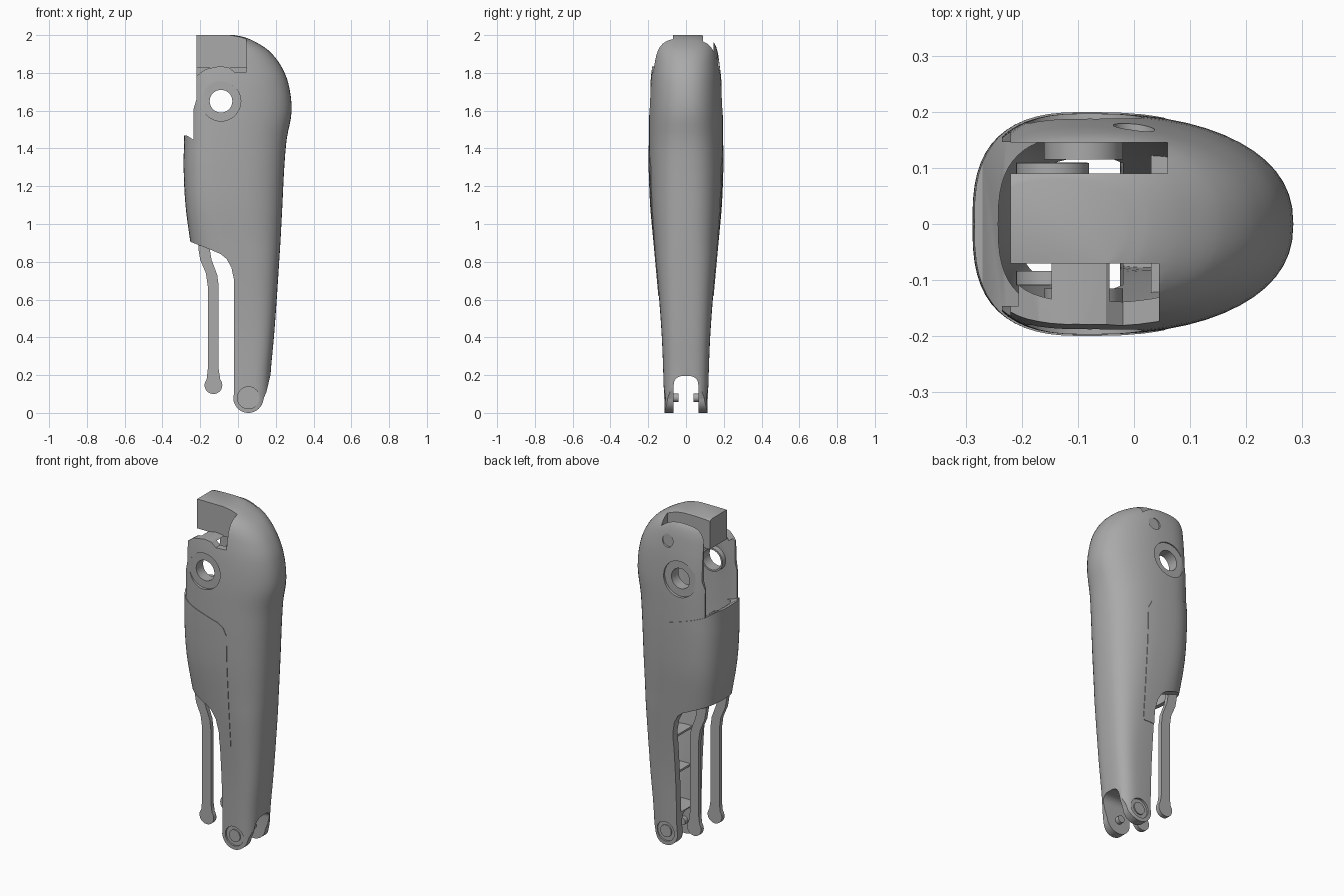
import bpy, bmesh, math
from mathutils import Vector

cube = bpy.data.objects.get("Cube")
if cube:
    bpy.data.objects.remove(cube)

grey = bpy.data.materials.new("plain grey")
grey.use_nodes = True
colour = (0.4, 0.4, 0.4, 1)
grey.diffuse_color = colour
grey.node_tree.nodes["Principled BSDF"].inputs["Base Color"].default_value = colour

# Body sections: height, left edge, widest point, right edge, half width, roundness
SECTIONS = [Vector(s) for s in (
    (-.05, -.15, .05, .16, .113, 3), (.2, -.15, .05, .172, .12, 3),
    (.4, -.16, .05, .19, .128, 3), (.6, -.19, .03, .205, .142, 2.9),
    (.8, -.23, 0, .218, .16, 2.8), (.91, -.25, -.03, .225, .17, 2.7),
    (1.1, -.275, -.07, .235, .187, 2.6), (1.3, -.285, -.08, .245, .195, 2.5),
    (1.45, -.282, -.08, .258, .197, 2.4), (1.6, -.28, -.08, .284, .196, 2.3),
    (1.75, -.28, -.08, .265, .188, 2.3), (1.85, -.28, -.08, .22, .177, 2.3),
    (1.92, -.28, -.08, .16, .165, 2.3), (1.965, -.28, -.08, .09, .145, 2.3),
    (1.99, -.28, -.08, .03, .11, 2.3), (2, -.28, -.08, -.02, .08, 2.3))]


def finish(name, bm):
    bmesh.ops.recalc_face_normals(bm, faces=bm.faces[:])
    mesh = bpy.data.meshes.new(name)
    bm.to_mesh(mesh)
    bm.free()
    mesh.materials.append(grey)
    obj = bpy.data.objects.new(name, mesh)
    bpy.context.collection.objects.link(obj)
    return obj


def smooth_sections(steps=4):
    """Ease between the body sections."""
    rows = []
    last = len(SECTIONS) - 1
    for i in range(last):
        p, q = SECTIONS[i], SECTIONS[i + 1]
        span = q[0] - p[0]

        def slope(k):
            a, b = SECTIONS[max(k - 1, 0)], SECTIONS[min(k + 1, last)]
            return (b - a) / (b[0] - a[0]) * span

        for s in range(steps):
            t = s / steps
            h = t * t * (3 - 2 * t)
            row = p * (1 - h) + q * h + slope(i) * (t * (1 - t) ** 2) - slope(i + 1) * (t * t * (1 - t))
            row[0] = p[0] + span * t
            rows.append(row)
    return rows + [SECTIONS[-1]]


def loft(name, inset=0, low=-1, high=3, sides=56):
    """Solid body volume, drawn in by the inset."""
    bm = bmesh.new()
    rings = []
    for z, left, mid, right, half, power in smooth_sections():
        if not low <= z <= high:
            continue
        ring = []
        for k in range(sides):
            a = 2 * math.pi * k / sides
            c, s = math.cos(a), math.sin(a)
            reach, n = (right - mid, power) if c > 0 else (mid - left, 2.8)
            x = mid + math.copysign(abs(c) ** (2 / n), c) * (reach - inset)
            y = math.copysign(abs(s) ** (2 / n), s) * (half - inset)
            ring.append(bm.verts.new((x, y, z)))
        rings.append(ring)
    for a, b in zip(rings, rings[1:]):
        for k in range(sides):
            j = (k + 1) % sides
            bm.faces.new((a[k], a[j], b[j], b[k]))
    bm.faces.new(rings[0])
    bm.faces.new(rings[-1])
    return finish(name, bm)


def prism(name, points, lo, hi, axis="y"):
    """Outline swept along y (x, z points) or along x (y, z points)."""
    bm = bmesh.new()
    ends = []
    for d in (lo, hi):
        ends.append([bm.verts.new((u, d, v) if axis == "y" else (d, u, v)) for u, v in points])
    a, b = ends
    for k in range(len(a)):
        j = (k + 1) % len(a)
        bm.faces.new((a[k], a[j], b[j], b[k]))
    bm.faces.new(a)
    bm.faces.new(b)
    return finish(name, bm)


def arc(x, z, r, start, stop, steps=20):
    angles = [math.radians(start + (stop - start) * k / steps) for k in range(steps + 1)]
    return [(x + r * math.cos(a), z + r * math.sin(a)) for a in angles]


def disc(name, centre, r, lo, hi):
    return prism(name, arc(*centre, r, 0, 350, 35), lo, hi)


def box(name, x, y, z):
    return prism(name, [(x[0], z[0]), (x[1], z[0]), (x[1], z[1]), (x[0], z[1])], *y)


def carve(obj, cutter, operation="DIFFERENCE"):
    mod = obj.modifiers.new("carve", "BOOLEAN")
    mod.operation, mod.solver, mod.object = operation, "EXACT", cutter
    bpy.context.view_layer.objects.active = obj
    bpy.ops.object.modifier_apply(modifier=mod.name)
    bpy.data.objects.remove(cutter)


HUB, PIVOT = (-.09, 1.65), (.055, .08)
WIDE = (-.5, .5)
underside = [(-.02, .7), (-.035, .77), (-.06, .815), (-.09, .84), (-.14, .862), (-.25, .905)]

# Main shell: body volume trimmed to its side outline and hollowed
shell = loft("shell")
outline = [(-.22, 2.1), (.5, 2.1), (.5, .22), (.172, .2), (.15, .11)]
outline += arc(*PIVOT, .08, -5, -175) + [(-.02, .12)] + underside[:-1]
outline += [(-.235, .9), (-.235, 1.61), (-.22, 1.66)]
carve(shell, prism("trim", outline, *WIDE), "INTERSECT")
carve(shell, loft("cavity", .042, .2, 1.83))
carve(shell, box("mouth", (-.5, -.1), (-.146, .146), (.5, 1.795)))

# Top tongue: open notch on the front side, narrow slot on the back side
notch = [(-.5, 1.77), (-.22, 1.785), (-.17, 1.82), (-.1, 1.835), (-.05, 1.83), (-.02, 1.805),
         (.045, 1.805), (.045, 2.1), (-.5, 2.1)]
carve(shell, prism("notch", notch, -.5, -.07))
carve(shell, box("slot", (-.5, .06), (.09, .145), (1.5, 2.1)))

# Forked foot
fork = [(-.065, -.2), (.065, -.2)] + arc(.02, .15, .045, 0, 90, 8) + arc(-.02, .15, .045, 90, 180, 8)
carve(shell, prism("fork", fork, *WIDE, axis="x"))

# Hub bore and shallow round recesses
carve(shell, disc("bore", HUB, .06, *WIDE))
for side in (-1, 1):
    carve(shell, disc("hub_recess", HUB, .105, *sorted((side * .18, side * .5))))
    carve(shell, disc("pivot_recess", PIVOT, .058, *sorted((side * .105, side * .5))))
carve(shell, disc("dimple", (0, 1.85), .037, .165, .5))

# Wrap-around lower cover, slightly proud of the shell
cover = loft("cover", -.003)
edge = [(-.5, 1.47), (-.27, 1.468), (-.235, 1.445), (0, 1.37), (.035, 1.345), (.055, 1.3),
        (.055, .62), (-.02, .62)] + underside + [(-.5, 1)]
carve(cover, prism("cover_trim", edge, *WIDE), "INTERSECT")
carve(cover, loft("cover_cavity", .04, .2, 1.83))

# Ribs across the open lower leg
ribs = []
for z in (.4, .62, .84):
    rib = loft("rib", .02)
    carve(rib, box("rib_trim", (.03, .5), WIDE, (z, z + .012)), "INTERSECT")
    ribs.append(rib)

# Mirrored hub sleeves, pivots and hanging rods
rod = arc(-.13, .147, .047, 140, 400)
rod += [(-.102, .23), (-.102, .67), (-.11, .73), (-.14, .81), (-.15, .87), (-.15, 1.3), (-.21, 1.3),
        (-.21, .87), (-.2, .81), (-.17, .74), (-.16, .67), (-.16, .23)]
smooth = [shell, cover]
for side, word in ((-1, "right"), (1, "left")):
    def span(a, b):
        return sorted((side * a, side * b))
    sleeve = disc(word + "_hub_sleeve", HUB, .07, *span(.115, .16))
    carve(sleeve, disc("sleeve_bore", HUB, .06, *WIDE))
    smooth += [sleeve,
               prism(word + "_rod", rod, *span(.085, .11)),
               disc(word + "_rod_head", (-.145, 1.3), .065, *span(.084, .109)),
               disc(word + "_pivot_cap", PIVOT, .036, *span(.08, .112)),
               disc(word + "_pivot_pin", PIVOT, .022, *span(.04, .09))]

# Smooth curved surfaces, keep edges crisp
bpy.ops.object.select_all(action="DESELECT")
for obj in smooth:
    obj.select_set(True)
bpy.context.view_layer.objects.active = shell
bpy.ops.object.shade_smooth_by_angle(angle=math.radians(30))
